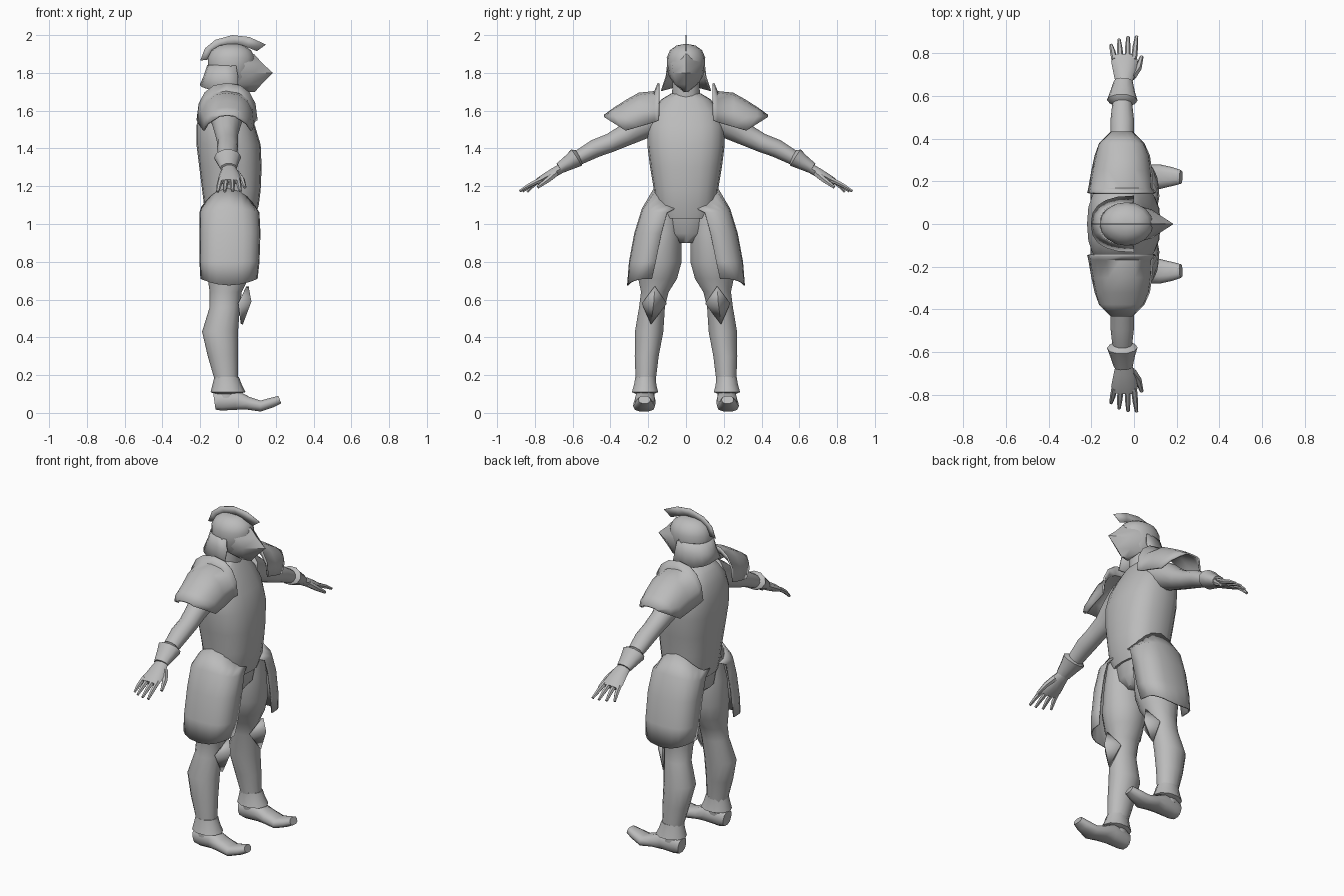
import bpy, bmesh, math
from mathutils import Vector

old = bpy.data.objects.get("Cube")
if old:
    bpy.data.objects.remove(old)

grey = bpy.data.materials.new("plain_grey")
grey.use_nodes = True
grey.diffuse_color = (0.5, 0.5, 0.5, 1)
grey.node_tree.nodes["Principled BSDF"].inputs["Base Color"].default_value = (0.5, 0.5, 0.5, 1)


def finish(name, bm, mirror, thick, angle=50):
    bmesh.ops.remove_doubles(bm, verts=bm.verts, dist=0.0005)
    bmesh.ops.recalc_face_normals(bm, faces=bm.faces)
    mesh = bpy.data.meshes.new(name)
    bm.to_mesh(mesh)
    bm.free()
    for p in mesh.polygons:
        p.use_smooth = True
    mesh.set_sharp_from_angle(angle=math.radians(angle))
    mesh.materials.append(grey)
    ob = bpy.data.objects.new(name, mesh)
    bpy.context.collection.objects.link(ob)
    if thick:
        mod = ob.modifiers.new("thickness", "SOLIDIFY")
        mod.thickness = thick
        mod.offset = 0
    if mirror:
        mod = ob.modifiers.new("mirror", "MIRROR")
        mod.use_axis = (False, True, False)
    return ob


def skin(name, rows, closed=True, caps=True, mirror=False, thick=0):
    """Join rows of points into a surface."""
    bm = bmesh.new()
    rows = [[bm.verts.new(p) for p in row] for row in rows]
    n = len(rows[0])
    for a, b in zip(rows, rows[1:]):
        for i in range(n if closed else n - 1):
            j = (i + 1) % n
            bm.faces.new((a[i], a[j], b[j], b[i]))
    if closed and caps:
        bm.faces.new(rows[0])
        bm.faces.new(rows[-1])
    return finish(name, bm, mirror, thick)


def power(v, p):
    return math.copysign(abs(v) ** p, v)


def tube(name, rings, side=(1, 0, 0), n=12, p=1.0, **kw):
    """Loft ellipses (x, y, z, half width along side, other half width)."""
    cs = [Vector(r[:3]) for r in rings]
    rows = []
    for i, (c, r) in enumerate(zip(cs, rings)):
        t = (cs[min(i + 1, len(cs) - 1)] - cs[max(i - 1, 0)]).normalized()
        u = Vector(side)
        u = (u - t * u.dot(t)).normalized()
        v = t.cross(u)
        angles = [2 * math.pi * k / n for k in range(n)]
        rows.append([c + u * r[3] * power(math.cos(a), p) + v * r[4] * power(math.sin(a), p)
                     for a in angles])
    return skin(name, rows, **kw)


def level_tube(name, rings, n=16, p=1.0, y=0, beak=0, **kw):
    """Loft level rings (z, back x, front x, half y, centre y)."""
    rows = []
    for z, x0, x1, hy, cy in rings:
        rows.append([((x0 + x1) / 2 + (x1 - x0) / 2 * power(math.cos(a), p),
                      cy + hy * power(math.sin(a), p), z)
                     for a in [2 * math.pi * k / n for k in range(n)]])
    return skin(name, rows, **kw)


# Body
level_tube("torso", [(1.03, -.17, .09, .14, 0), (1.1, -.18, .11, .165, 0),
                     (1.18, -.19, .12, .17, 0), (1.3, -.205, .125, .19, 0),
                     (1.42, -.22, .12, .205, 0), (1.52, -.22, .09, .205, 0),
                     (1.6, -.2, .05, .18, 0), (1.66, -.17, .02, .13, 0),
                     (1.69, -.13, 0, .08, 0)], n=20, p=.8)
level_tube("neck", [(1.64, -.12, .01, .075, 0), (1.8, -.1, .02, .07, 0)], n=12)
level_tube("pelvis", [(.9, -.1, .03, .05, 0), (.95, -.16, .07, .13, 0),
                      (1.08, -.17, .085, .18, 0)], n=16)

# Legs
level_tube("legs", [(1.08, -.15, .08, .08, .11), (.95, -.17, .085, .105, .125),
                    (.8, -.17, .08, .12, .14), (.71, -.16, .055, .105, .15),
                    (.64, -.15, .02, .075, .165), (.56, -.15, .01, .07, .18),
                    (.43, -.19, 0, .077, .195), (.3, -.16, 0, .065, .208),
                    (.18, -.125, 0, .055, .213), (.08, -.12, 0, .05, .217)],
           n=14, mirror=True)
level_tube("boot_cuffs", [(.19, -.125, .005, .057, .214), (.15, -.135, .02, .062, .216),
                          (.11, -.145, .04, .073, .217), (.1, -.12, 0, .05, .217)],
           n=10, mirror=True)
tube("shoes", [(-.125, .217, .06, .04, .045), (-.09, .217, .065, .05, .055),
               (-.01, .217, .068, .055, .054), (.05, .22, .052, .058, .036),
               (.12, .222, .036, .058, .03), (.18, .222, .055, .044, .027),
               (.22, .22, .07, .032, .022)], side=(0, 1, 0), n=10, p=.8, mirror=True)

# Knee guards: a ridged diamond plate
bm = bmesh.new()
diamond = [bm.verts.new(p) for p in ((.05, .165, .67), (.005, .23, .58),
                                     (.02, .185, .47), (.005, .105, .58))]
ridge = bm.verts.new((.065, .17, .59))
for i in range(4):
    bm.faces.new((diamond[i], diamond[(i + 1) % 4], ridge))
finish("knee_guards", bm, True, .012, 30)

# Hip plates: curved panels open at the front and back
rows = []
for z, x0, x1, outer, edge, lift in ((1.19, -.19, .09, .165, .04, -.1),
                                     (1.08, -.2, .11, .23, .1, -.02),
                                     (.95, -.2, .115, .27, .13, 0),
                                     (.8, -.2, .11, .298, .16, 0),
                                     (.675, -.195, .1, .308, .18, .035)):
    row = []
    for k in range(11):
        a = math.pi * k / 10
        c = power(math.cos(a), .7)
        row.append(((x0 + x1) / 2 + (x1 - x0) / 2 * c,
                    edge + (outer - edge) * power(math.sin(a), .7), z + lift * c * c))
    rows.append(row)
skin("hip_plates", rows, closed=False, mirror=True, thick=.008)

# Arms
tube("arms", [(-.06, .14, 1.57, .09, .09), (-.06, .24, 1.52, .075, .075),
              (-.06, .32, 1.47, .06, .058), (-.055, .4, 1.43, .055, .05),
              (-.055, .48, 1.4, .056, .048), (-.055, .58, 1.345, .045, .038),
              (-.05, .67, 1.295, .035, .026)], mirror=True)
tube("arm_cuffs", [(-.055, .565, 1.36, .045, .038), (-.055, .58, 1.351, .072, .053),
                   (-.053, .62, 1.325, .058, .042), (-.05, .67, 1.295, .044, .031)],
     n=10, mirror=True)
tube("palms", [(-.05, .65, 1.3, .035, .026), (-.045, .7, 1.272, .05, .026),
               (-.045, .76, 1.238, .062, .022), (-.045, .79, 1.222, .058, .016)],
     n=10, mirror=True)
for i, (x0, x1, tip) in enumerate(((-.092, -.108, .84), (-.063, -.07, .865),
                                   (-.03, -.028, .878), (.0, .012, .88))):
    drop = .16 + (tip - .84) * .1
    tube(f"finger_{i + 1}", [(x0, .77, 1.235, .014, .014),
                             ((x0 + x1) / 2, (.77 + tip) / 2 + .005, 1.205, .013, .012),
                             (x1, tip, 1.01 + drop, .008, .007)], n=6, mirror=True)
tube("thumbs", [(-.01, .69, 1.27, .02, .02), (.02, .73, 1.235, .016, .016),
                (.036, .785, 1.195, .009, .009)], n=6, mirror=True)

# Shoulder plates: arches that drop towards the arm
rows = []
for y, x0, x1, low, top in ((.145, -.215, .1, 1.55, 1.745), (.165, -.21, .085, 1.54, 1.7),
                            (.25, -.195, .08, 1.515, 1.69), (.32, -.18, .07, 1.495, 1.65),
                            (.375, -.16, .045, 1.53, 1.615), (.43, -.105, -.01, 1.565, 1.575)):
    row = []
    for k in range(9):
        a = math.pi * k / 8
        row.append(((x0 + x1) / 2 + (x1 - x0) / 2 * power(math.cos(a), .85), y,
                    low + (top - low) * power(math.sin(a), .85)))
    rows.append(row)
skin("shoulder_plates", rows, closed=False, mirror=True, thick=.01)

# Helmet: rounded skull with a beaked visor
level_tube("helmet", [(1.74, -.12, .06, .06, 0), (1.78, -.15, .07, .09, 0),
                      (1.83, -.16, .085, .1, 0), (1.88, -.16, .09, .102, 0),
                      (1.92, -.14, .07, .085, 0), (1.945, -.1, .03, .05, 0),
                      (1.952, -.06, 0, .015, 0)], n=16)
rows = []
for z, back, tip, hy in ((1.7, .035, .09, .012), (1.74, .0, .125, .06),
                         (1.8, -.02, .185, .09), (1.85, -.02, .13, .099),
                         (1.9, 0, .085, .07)):
    rows.append([(back, -hy, z), (back + (tip - back) * .5, -hy * .75, z), (tip, 0, z),
                 (back + (tip - back) * .5, hy * .75, z), (back, hy, z)])
skin("visor", rows)

# Neck guard: flared shell round the back of the helmet
rows = []
for z, back, hy, front in ((1.84, -.16, .098, -.01), (1.78, -.18, .105, 0), (1.735, -.2, .13, 0)):
    rows.append([(front + (back - front) * power(math.sin(a), .8), hy * power(math.cos(a), .8),
                  z - (.03 * abs(math.cos(a)) if z < 1.75 else 0))
                 for a in [math.pi * k / 10 for k in range(11)]])
skin("neck_guard", rows, closed=False, thick=.006)

# Crest: flat fin along the top of the helmet
lower = [(-.16, .87), (-.13, .92), (-.08, .94), (-.01, .95), (.05, .935), (.1, .915)]
upper = [(-.2, .865), (-.175, .93), (-.12, .975), (-.03, 1.0), (.06, .99), (.148, .95)]
skin("crest", [[(x, 0, 1 + z) for x, z in edge] for edge in (lower, upper)],
     closed=False, thick=.003)
